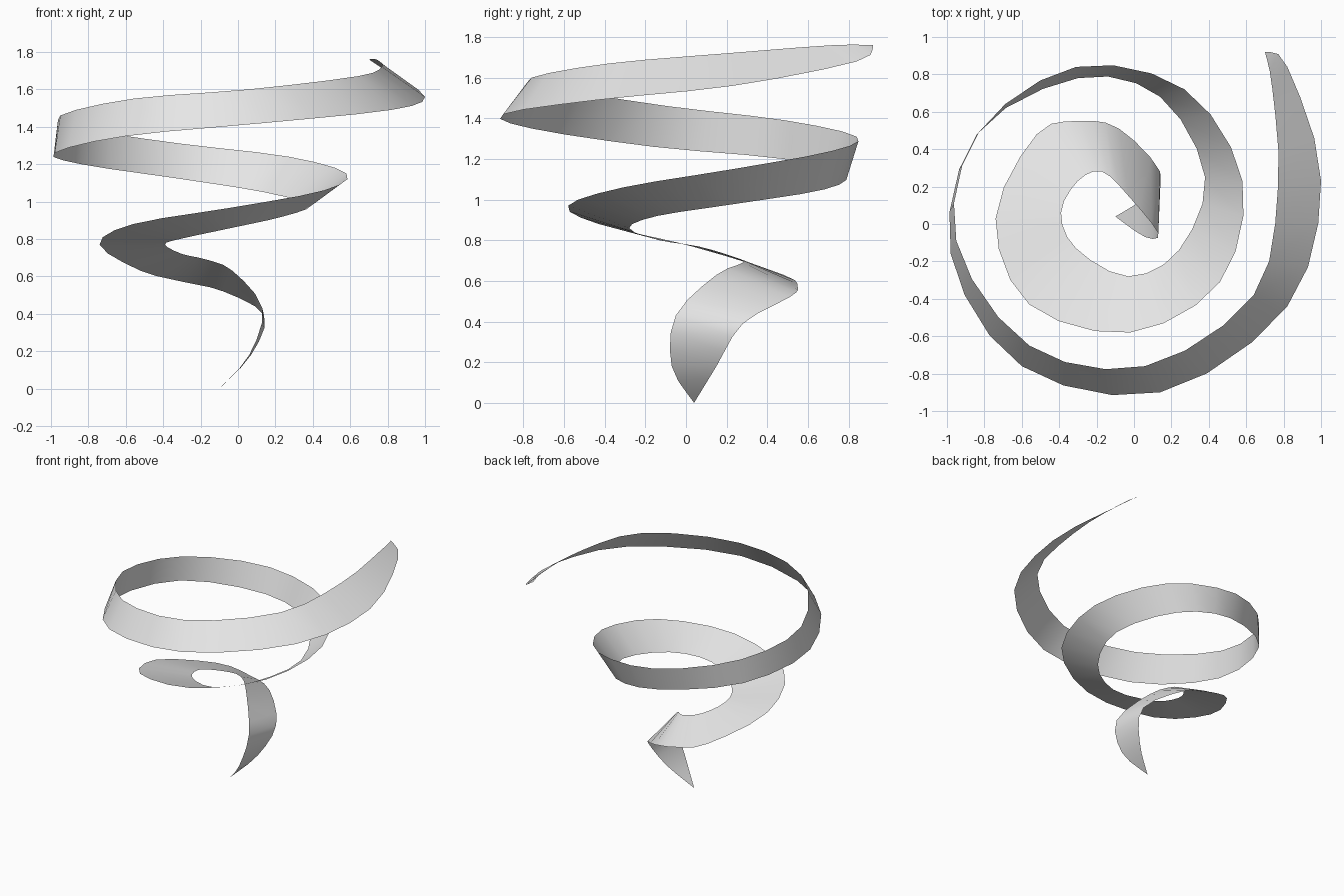
import bpy
import bmesh
from mathutils import Vector

STEPS = 3       # facets between two neighbouring path points
UNIT = 0.01     # path points are given in hundredths

# Remove the default cube
default_cube = bpy.data.objects.get("Cube")
if default_cube:
    bpy.data.objects.remove(default_cube, do_unlink=True)

# Both edges of the ribbon, rising counter-clockwise from the bottom tip
bottom_tip = (-10, 4, 0)
top_tip = (70, 92, 176)

upper_edge = [
    bottom_tip, (7, 15, 18), (14, 28, 39), (-8, 51, 52), (-29, 55, 57),
    (-52, 48, 63), (-74, 3, 77), (-56, -43, 88), (-2, -58, 97),
    (46, -31, 106), (58, 23, 115), (27, 72, 124), (-31, 84, 131),
    (-83, 49, 139), (-95, -9, 146), (-56, -65, 155), (6, -76, 160),
    (64, -38, 167), (77, 20, 172), (74, 72, 176), top_tip,
]
lower_edge = [
    bottom_tip, (6, -7, 18), (13, -5, 43), (-3, 15, 63), (-17, 28, 69),
    (-30, 23, 72), (-39, 6, 77), (-31, -13, 80), (-3, -28, 86),
    (24, -14, 92), (38, 25, 98), (14, 68, 105), (-30, 78, 112),
    (-84, 48, 120), (-98, -16, 126), (-60, -76, 135), (14, -90, 142),
    (82, -44, 149), (100, 23, 156), (82, 84, 168), top_tip,
]


def smooth_path(points):
    """Sample a smooth curve that passes through every point."""
    points = [Vector(point) * UNIT for point in points]
    last = len(points) - 1
    samples = []
    for i in range(last):
        start, end = points[i], points[i + 1]
        before = points[max(i - 1, 0)]
        after = points[min(i + 2, last)]
        tangent_start = (end - before) / 2
        tangent_end = (after - start) / 2
        for step in range(STEPS):
            t = step / STEPS
            ease = t * t * (3 - 2 * t)
            samples.append(
                start.lerp(end, ease)
                + tangent_start * (t * (1 - t) ** 2)
                - tangent_end * (t * t * (1 - t))
            )
    samples.append(points[last])
    return samples


def make_material(name, colour):
    material = bpy.data.materials.new(name)
    material.use_nodes = True
    material.diffuse_color = colour
    shader = next(node for node in material.node_tree.nodes
                  if node.type == "BSDF_PRINCIPLED")
    shader.inputs["Base Color"].default_value = colour
    return material


def make_ribbon(name, upper_points, lower_points, material):
    """Bridge two edge curves with a strip of faces, pinched at both tips."""
    bm = bmesh.new()
    upper = [bm.verts.new(point) for point in smooth_path(upper_points)]
    lower = [bm.verts.new(point) for point in smooth_path(lower_points)]
    for i in range(len(upper) - 1):
        bm.faces.new((upper[i], lower[i], lower[i + 1], upper[i + 1]))
    bmesh.ops.remove_doubles(bm, verts=bm.verts[:], dist=0.0001)
    for face in bm.faces:
        face.smooth = True
    mesh = bpy.data.meshes.new(name)
    bm.to_mesh(mesh)
    bm.free()
    mesh.materials.append(material)
    ribbon = bpy.data.objects.new(name, mesh)
    bpy.context.collection.objects.link(ribbon)
    return ribbon


# Spiral ribbon
light_grey = make_material("light_grey", (0.8, 0.8, 0.8, 1))
make_ribbon("spiral_ribbon", upper_edge, lower_edge, light_grey)
